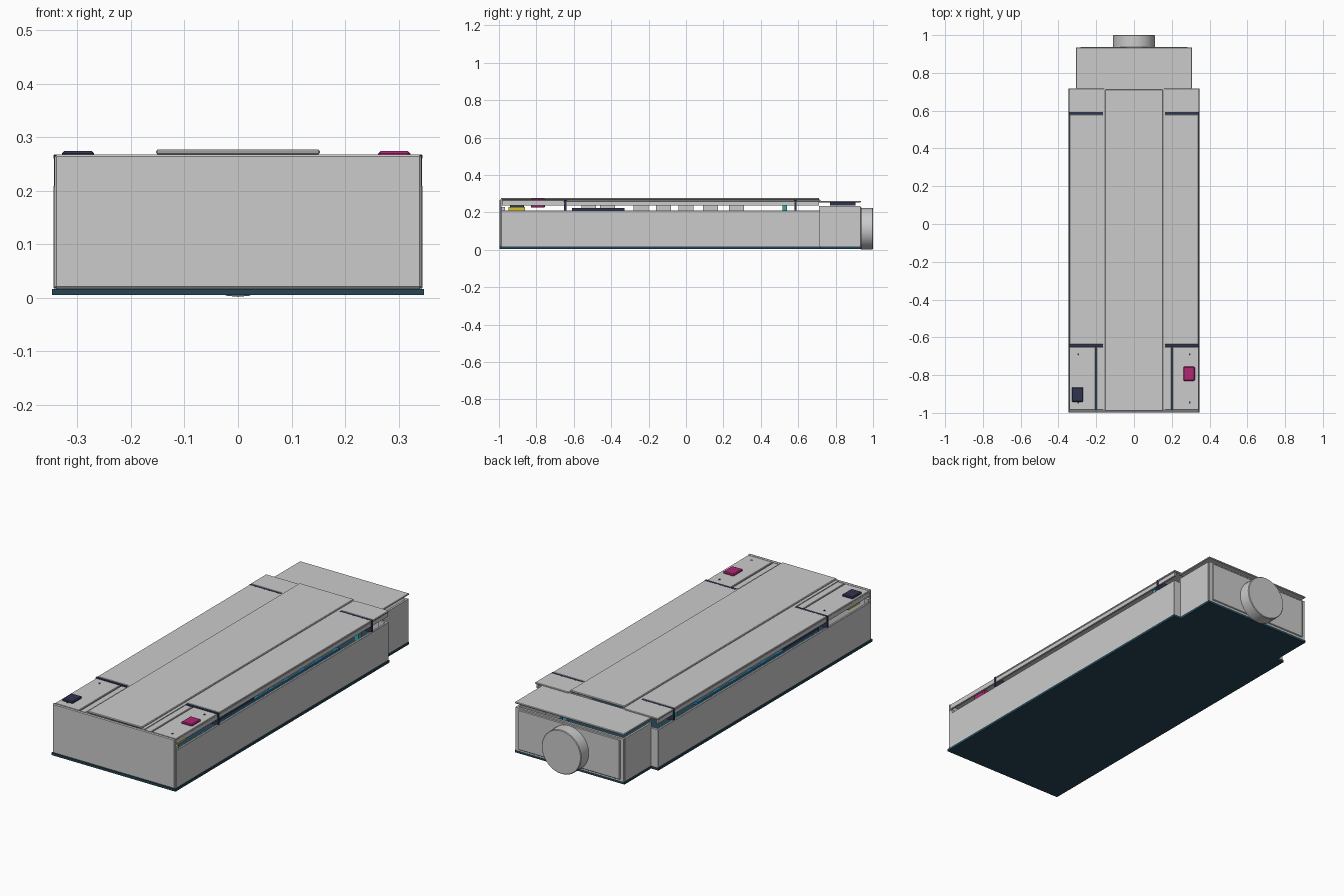
import bpy, math


def mat(name, rgb):
    m = bpy.data.materials.new(name)
    m.diffuse_color = (*rgb, 1)
    return m


NAVY = mat("deep_navy", (0.018, 0.06, 0.09))
DARK = mat("dark_plastic", (0.03, 0.035, 0.08))
PINK = mat("magenta", (0.42, 0.02, 0.17))
BLUE = mat("blue", (0.02, 0.16, 0.30))
TEAL = mat("teal", (0.04, 0.40, 0.42))
GOLD = mat("yellow", (0.65, 0.55, 0.03))


def finish(o, name, m=None, bevel=0):
    o.name = name
    if m:
        o.data.materials.append(m)
    if bevel:
        b = o.modifiers.new("bevel", 'BEVEL')
        b.width, b.segments = bevel, 1
    return o


def box(name, x0, x1, y0, y1, z0, z1, m=None, bevel=0):
    me = bpy.data.meshes.new(name)
    v = [(x, y, z) for x in (x0, x1) for y in (y0, y1) for z in (z0, z1)]
    f = [(0, 1, 3, 2), (4, 6, 7, 5), (0, 4, 5, 1), (2, 3, 7, 6), (0, 2, 6, 4), (1, 5, 7, 3)]
    me.from_pydata(v, [], f)
    o = bpy.data.objects.new(name, me)
    bpy.context.collection.objects.link(o)
    return finish(o, name, m, bevel)


def pair(name, x0, x1, *args, **kw):
    box(name + "_right", x0, x1, *args, **kw)
    box(name + "_left", -x1, -x0, *args, **kw)


def cyl(name, r, h, loc, rot=(0, 0, 0), n=32, m=None, bevel=0):
    bpy.ops.mesh.primitive_cylinder_add(vertices=n, radius=r, depth=h, location=loc, rotation=rot)
    o = bpy.context.object
    bpy.ops.object.shade_smooth_by_angle(angle=math.radians(25))
    return finish(o, name, m, bevel)


# Stepped floor plate
box("floor_main", -0.348, 0.348, -0.998, 0.718, 0.005, 0.017, NAVY)
box("floor_rear", -0.307, 0.307, 0.718, 0.932, 0.005, 0.017, NAVY)

# Hollow shell walls
box("front_wall", -0.343, 0.343, -0.998, -0.986, 0.017, 0.268, bevel=0.004)
pair("side_wall", 0.333, 0.345, -0.988, 0.715, 0.017, 0.21, bevel=0.002)
pair("shoulder_wall", 0.295, 0.343, 0.704, 0.716, 0.017, 0.21)
pair("rear_side_wall", 0.295, 0.305, 0.712, 0.925, 0.017, 0.235)
box("rear_wall", -0.303, 0.303, 0.920, 0.932, 0.017, 0.235)
box("rear_wall_plate", -0.285, 0.285, 0.930, 0.938, 0.025, 0.228, bevel=0.003)
pair("front_corner_post", 0.325, 0.343, -0.987, -0.968, 0.017, 0.228)

# Round fan housing on the back
cyl("fan_housing", 0.111, 0.066, (0, 0.967, 0.113), (math.pi / 2, 0, 0), n=36, bevel=0.003)

# Lids: raised centre panel with flat panels on both sides
box("centre_lid", -0.153, 0.153, -0.99, 0.712, 0.268, 0.277, bevel=0.003)
pair("side_lid", 0.158, 0.342, -0.638, 0.580, 0.259, 0.268, bevel=0.002)
pair("rear_side_lid", 0.158, 0.345, 0.592, 0.718, 0.259, 0.268, bevel=0.002)
pair("control_panel", 0.205, 0.340, -0.984, -0.652, 0.255, 0.265, bevel=0.002)
pair("control_strip", 0.158, 0.199, -0.984, -0.652, 0.255, 0.264, bevel=0.002)
pair("lid_rail", 0.143, 0.165, -0.985, 0.712, 0.237, 0.268)
pair("edge_rail", 0.332, 0.341, -0.985, 0.712, 0.238, 0.258)
box("rear_lid", -0.306, 0.306, 0.708, 0.935, 0.254, 0.262, bevel=0.002)
box("rear_filter", -0.25, 0.25, 0.77, 0.905, 0.238, 0.254, DARK)

# Dark seam bands crossing the side lids
for label, y in (("front", -0.645), ("rear", 0.586)):
    pair(label + "_seam_band", 0.158, 0.344, y - 0.006, y + 0.006, 0.208, 0.267, DARK)

# Switches and panel screws
box("magenta_switch", 0.262, 0.322, -0.83, -0.755, 0.225, 0.274, PINK, 0.004)
box("dark_switch", -0.329, -0.269, -0.942, -0.865, 0.225, 0.274, DARK, 0.004)
for s in (-1, 1):
    for y in (-0.69, -0.945):
        cyl("panel_screw", 0.005, 0.012, (s * 0.295, y, 0.261), n=12, m=DARK)

# Internal equipment seen through the side gap
pair("cell_tray", 0.18, 0.32, -0.61, 0.36, 0.19, 0.208, BLUE)
pair("control_board", 0.20, 0.32, -0.61, -0.33, 0.208, 0.224, DARK)
for i, y in enumerate((-0.52, -0.42, -0.24, -0.12, 0.0, 0.13, 0.27)):
    pair(f"contact_block_{i}", 0.20, 0.31, y - 0.04, y + 0.04, 0.205, 0.238)
pair("front_connector", 0.22, 0.31, -0.95, -0.86, 0.205, 0.228, GOLD)
pair("rear_terminal", 0.29, 0.315, 0.515, 0.54, 0.017, 0.25, TEAL)
